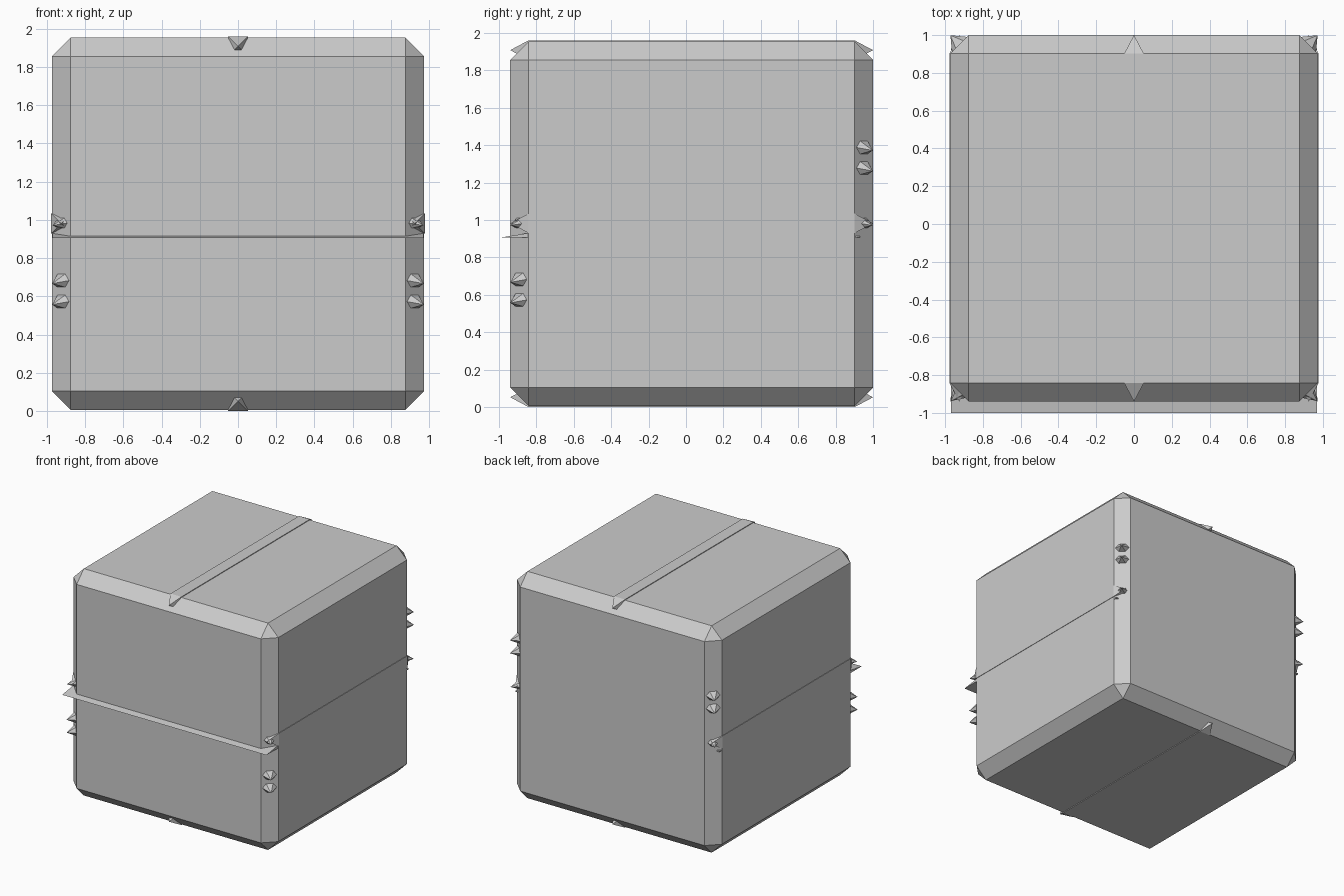
import bpy, bmesh
from math import cos, sin, pi
from mathutils import Vector

if "Cube" in bpy.data.objects:
    bpy.data.objects.remove(bpy.data.objects["Cube"])

X, Y0, Y1, Z0, Z1, C = 0.973, -0.94, 1.0, 0.006, 1.954, 0.098


def finish(bm, name):
    bmesh.ops.recalc_face_normals(bm, faces=bm.faces)
    me = bpy.data.meshes.new(name)
    bm.to_mesh(me)
    bm.free()
    ob = bpy.data.objects.new(name, me)
    bpy.context.collection.objects.link(ob)
    return ob


# Chamfered crate body
bm = bmesh.new()
bmesh.ops.create_cube(bm, size=1)
for v in bm.verts:
    v.co = (v.co.x * 2 * X,
            (Y0 + Y1) / 2 + v.co.y * (Y1 - Y0),
            (Z0 + Z1) / 2 + v.co.z * (Z1 - Z0))
bmesh.ops.bevel(bm, geom=bm.edges[:], offset=C, offset_type='OFFSET',
                segments=1, affect='EDGES')
finish(bm, "crate_body")


# Square bar along y with a pyramid at each end
def rib(name, cx, cz, r=0.052):
    bm = bmesh.new()
    rings = [[bm.verts.new((cx + sx * r, y, cz + sz * r))
              for sx, sz in ((-1, -1), (1, -1), (1, 1), (-1, 1))]
             for y in (Y0 + C, Y1 - C)]
    tips = [bm.verts.new((cx, y, cz)) for y in (Y0, Y1)]
    for i in range(4):
        j = (i + 1) % 4
        bm.faces.new((rings[0][i], rings[0][j], rings[1][j], rings[1][i]))
        for ring, tip in zip(rings, tips):
            bm.faces.new((ring[i], ring[j], tip))
    finish(bm, name)


rib("top_rib", 0, 1.908)
rib("bottom_rib", 0, 0.052)
rib("left_rib", -0.925, 0.982)
rib("right_rib", 0.925, 0.982)

# Thin wedge plate: lip in front of the lid seam
bm = bmesh.new()
profile = ((-1.0, 0.905), (0.93, 0.905), (0.93, 0.915), (Y0 + C, 0.93))
face = bm.faces.new([bm.verts.new((-0.97, y, z)) for y, z in profile])
ext = bmesh.ops.extrude_face_region(bm, geom=[face])
bmesh.ops.translate(bm, vec=(1.94, 0, 0),
                    verts=[g for g in ext["geom"] if isinstance(g, bmesh.types.BMVert)])
finish(bm, "seam_lip")


# Six-sided stud on a vertical corner chamfer, pointing to the corner
def stud(name, sx, back, z, r, height):
    sy = 1 if back else -1
    out = Vector((sx, sy, 0)).normalized()
    side = Vector((-sy, sx, 0)).normalized()
    mid = Vector((sx * (X - C / 2), (Y1 if back else Y0) - sy * C / 2, z))
    bm = bmesh.new()
    base = [bm.verts.new(mid - out * 0.01 + side * (r * 1.4 * cos(i * pi / 3))
                         + Vector((0, 0, r * sin(i * pi / 3)))) for i in range(6)]
    tip = bm.verts.new(mid + out * height - Vector((0, 0, r * 0.4)))
    bm.faces.new(base)
    for i in range(6):
        bm.faces.new((base[i], base[(i + 1) % 6], tip))
    finish(bm, name)


for sx in (-1, 1):
    for back, heights in ((False, (0.575, 0.685)), (True, (1.28, 1.39))):
        for z in heights:
            stud("corner_stud", sx, back, z, 0.046, 0.068)
        stud("rib_end_stud", sx, back, 0.985, 0.035, 0.066)
